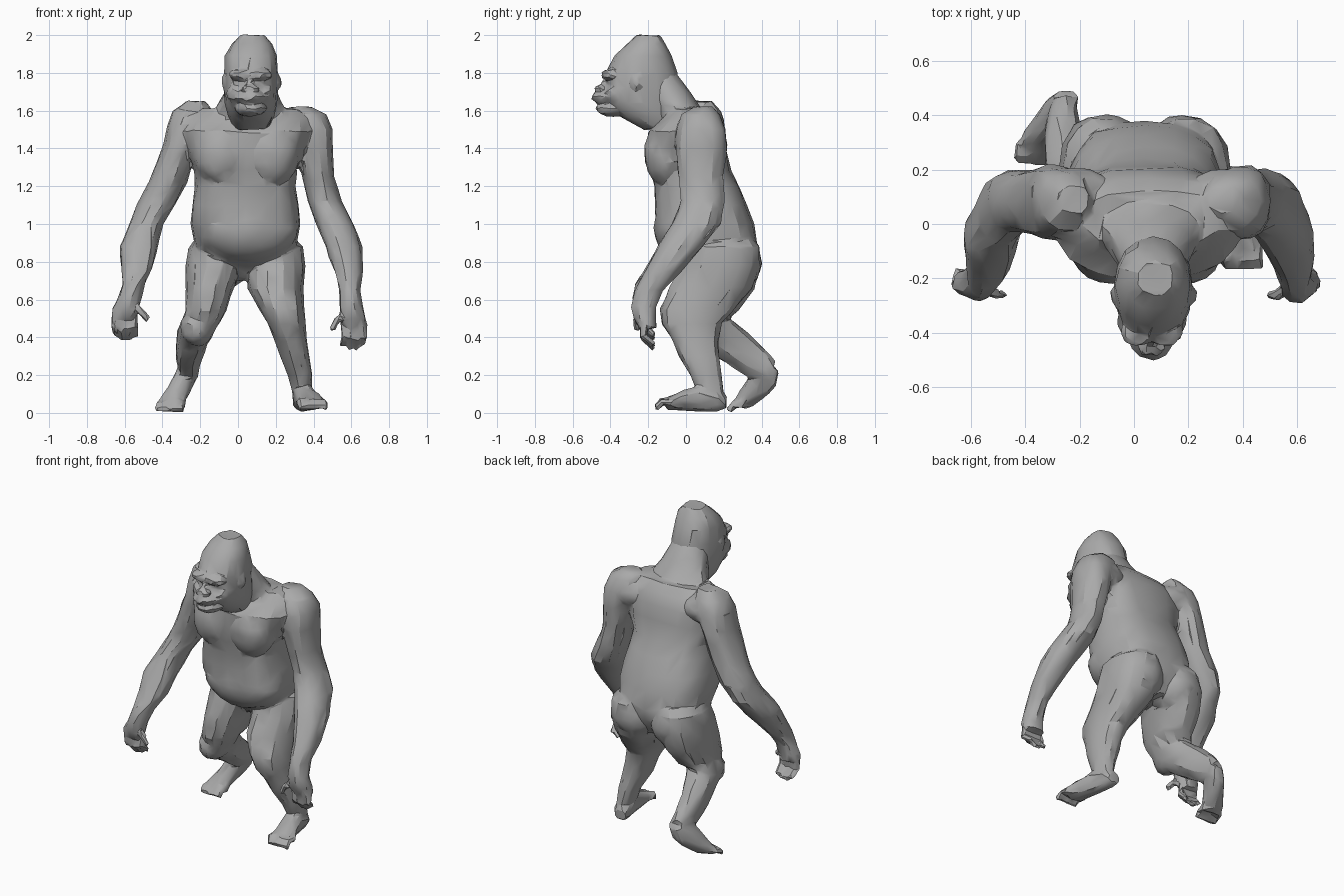
import bpy, bmesh, math, random
from mathutils import Vector, Matrix

random.seed(4)
fur = bpy.data.materials.new("grey_fur")
fur.diffuse_color = (0.4, 0.4, 0.4, 1)


def loft(bm, sections, sides=14, power=2.0):
    """Closed tube through (x, y, z, half width, half depth[, tilt in degrees about x])."""
    rings = []
    for x, y, z, rx, rv, *tilt in sections:
        t = math.radians(tilt[0]) if tilt else 0
        v = Vector((0, math.cos(t), math.sin(t)))
        ring = []
        for i in range(sides):
            a = 2 * math.pi * i / sides
            c, s = [math.copysign(abs(f) ** (2 / power), f) for f in (math.cos(a), math.sin(a))]
            ring.append(bm.verts.new(Vector((x + rx * c, y, z)) + v * rv * s))
        rings.append(ring)
    faces = [bm.faces.new(rings[0]), bm.faces.new(rings[-1])]
    for a, b in zip(rings, rings[1:]):
        for i in range(sides):
            j = (i + 1) % sides
            faces.append(bm.faces.new((a[i], a[j], b[j], b[i])))
    bmesh.ops.recalc_face_normals(bm, faces=faces)


def blob(bm, centre, radii):
    m = Matrix.Translation(centre) @ Matrix.Diagonal((*radii, 1))
    bmesh.ops.create_icosphere(bm, subdivisions=3, radius=1, matrix=m)


def digit(bm, points, r):
    """Finger or toe: tapered tube with ball joints."""
    pts = [Vector(p) for p in points]
    for k, (a, b) in enumerate(zip(pts, pts[1:])):
        d = b - a
        m = Matrix.Translation((a + b) / 2) @ d.to_track_quat('Z', 'Y').to_matrix().to_4x4()
        bmesh.ops.create_cone(bm, cap_ends=True, segments=8, radius1=r * (1 - .1 * k),
                              radius2=r * (.9 - .1 * k), depth=d.length, matrix=m)
        blob(bm, b, (r * (.9 - .1 * k),) * 3)


def finish(name, bm, faces, voxel, jitter):
    """Fuse the pieces into one skin, then reduce it to coarse irregular facets."""
    me = bpy.data.meshes.new(name)
    bm.to_mesh(me)
    bm.free()
    ob = bpy.data.objects.new(name, me)
    bpy.context.collection.objects.link(ob)
    bpy.ops.object.select_all(action='DESELECT')
    ob.select_set(True)
    bpy.context.view_layer.objects.active = ob
    mod = ob.modifiers.new("fuse", 'REMESH')
    mod.mode, mod.voxel_size = 'VOXEL', voxel
    bpy.ops.object.modifier_apply(modifier="fuse")
    mod = ob.modifiers.new("soften", 'SMOOTH')
    mod.iterations = 3
    bpy.ops.object.modifier_apply(modifier="soften")
    mod = ob.modifiers.new("facet", 'DECIMATE')
    mod.ratio = min(1, faces / (2 * len(ob.data.polygons)))
    bpy.ops.object.modifier_apply(modifier="facet")
    normals = [v.normal.copy() for v in ob.data.vertices]
    for v, n in zip(ob.data.vertices, normals):
        v.co += n * random.uniform(-jitter, jitter)
        v.co.z = max(v.co.z, 0)
    ob.data.materials.clear()
    ob.data.materials.append(fur)
    bpy.ops.object.shade_smooth_by_angle(angle=math.radians(28))


# Head: skull, brow, muzzle, jaw, nose and ears
bm = bmesh.new()
loft(bm, [(.08, -.2, 2.0, .065, .06), (.075, -.21, 1.955, .11, .1), (.068, -.225, 1.89, .135, .15),
          (.07, -.235, 1.8, .142, .19), (.07, -.235, 1.72, .145, .19), (.07, -.225, 1.64, .138, .2),
          (.07, -.185, 1.57, .12, .17), (.07, -.12, 1.5, .085, .11)], 16, 2.2)
for s in (-1, 1):
    blob(bm, (.065 + s * .05, -.39, 1.79), (.065, .06, .032))
    blob(bm, (.07 + s * .135, -.26, 1.75), (.024, .035, .045))
    blob(bm, (.065 + s * .065, -.35, 1.69), (.06, .08, .055))
    blob(bm, (.065 + s * .02, -.455, 1.715), (.026, .03, .02))
blob(bm, (.065, -.405, 1.735), (.024, .05, .04))
blob(bm, (.065, -.39, 1.67), (.09, .11, .045))
blob(bm, (.065, -.37, 1.61), (.085, .11, .042))
finish("head", bm, 700, .009, .004)

# Torso: back, ribs and shoulders
bm = bmesh.new()
loft(bm, [(.04, .2, .7, .12, .1), (.04, .17, .81, .22, .2), (.04, .14, .88, .27, .24),
          (.04, .10, 1.0, .29, .265), (.04, .08, 1.1, .285, .245), (.04, .055, 1.2, .265, .225),
          (.04, .025, 1.28, .27, .215), (.045, .005, 1.4, .32, .208), (.05, .0, 1.49, .34, .2),
          (.06, .02, 1.56, .32, .145), (.06, .02, 1.61, .26, .1)], 20, 2.5)
# Neck sloping from the back into the skull
loft(bm, [(.06, .02, 1.48, .27, .12, 35), (.06, -.01, 1.54, .22, .12, 35),
          (.065, -.08, 1.65, .16, .112, 35), (.07, -.16, 1.76, .115, .11, 35)], 16)
# Belly and chest
blob(bm, (.05, .01, .98), (.275, .18, .185))
for s in (-1, 1):
    blob(bm, (.045 + s * .125, -.09, 1.37), (.155, .132, .175))

# Arms: shoulder, upper arm, forearm, palm, four curled fingers and a thumb
arms = [
    ([(.33, .09, 1.62, .07, .05), (.36, .08, 1.58, .105, .105), (.39, .08, 1.5, .108, .135),
      (.405, .08, 1.4, .1, .14), (.425, .08, 1.25, .085, .12), (.46, .09, 1.12, .09, .115),
      (.515, .055, 1.0, .1, .13), (.56, -.03, .88, .095, .12), (.585, -.12, .75, .075, .095),
      (.592, -.2, .65, .055, .078), (.6, -.225, .56, .06, .065),
      (.61, -.215, .5, .07, .06), (.615, -.2, .45, .065, .048)], .615, .45, 1),
    ([(-.22, .09, 1.65, .06, .05), (-.25, .08, 1.6, .1, .105), (-.275, .08, 1.52, .105, .13),
      (-.305, .08, 1.42, .09, .14), (-.37, .08, 1.22, .1, .12), (-.435, .085, 1.1, .1, .115),
      (-.485, .05, 1.0, .088, .125), (-.525, -.04, .88, .1, .115), (-.535, -.12, .77, .085, .095),
      (-.55, -.19, .68, .06, .078), (-.575, -.22, .61, .062, .065),
      (-.595, -.22, .55, .07, .055), (-.6, -.215, .5, .062, .042)], -.6, .5, -1),
]
for sections, hx, hz, s in arms:
    loft(bm, sections, 14, 2.2)
    # deltoid bridging towards the neck
    blob(bm, (sections[2][0] - s * .06, .07, sections[2][2] - .01), (.16, .135, .1))
    for i in range(4):
        x = hx + (i - 1.5) * .034
        drop = (.085, .1, .1, .08)[i]
        digit(bm, [(x, -.215, hz + .02), (x, -.225, hz - drop * .5), (x - s * .008, -.18, hz - drop)], .021)
    digit(bm, [(hx - s * .05, -.235, hz + .07), (hx - s * .09, -.26, hz + .04),
               (hx - s * .115, -.26, hz)], .022)

# Left leg, planted flat
loft(bm, [(.15, .18, .93, .13, .17), (.19, .2, .88, .15, .19), (.2, .185, .78, .155, .21),
          (.2, .13, .66, .148, .225), (.23, .06, .55, .122, .2), (.255, .03, .47, .1, .16),
          (.28, .05, .38, .085, .122), (.3, .07, .3, .08, .108), (.33, .105, .2, .065, .082),
          (.34, .125, .12, .052, .07), (.34, .13, .06, .05, .065)], 14, 2.3)
blob(bm, (.175, .24, .79), (.15, .16, .15))
loft(bm, [(.33, .215, .055, .038, .035, 90), (.34, .17, .07, .055, .062, 90),
          (.35, .08, .08, .062, .072, 90), (.37, 0, .07, .067, .057, 90),
          (.385, -.06, .058, .074, .044, 90), (.39, -.1, .052, .077, .032, 90)])
for i in range(5):
    x = .33 + i * .031
    digit(bm, [(x, -.08, .055), (x + .002, -.125, .06), (x + .008, -.15, .032)], .023 - .001 * i)

# Right leg, trailing with the heel raised
loft(bm, [(-.08, .18, .93, .13, .17), (-.11, .2, .88, .15, .19), (-.125, .19, .78, .152, .21),
          (-.15, .155, .66, .128, .21), (-.17, .11, .54, .112, .17), (-.215, .12, .45, .096, .125, 25),
          (-.24, .2, .395, .087, .105, 50), (-.26, .3, .32, .072, .095, 50),
          (-.26, .39, .25, .058, .085, 50), (-.255, .435, .22, .048, .065, 50)], 14, 2.3)
blob(bm, (-.1, .24, .79), (.15, .16, .15))
blob(bm, (-.215, .07, .45), (.09, .11, .1))
loft(bm, [(-.25, .46, .25, .045, .045, -45), (-.27, .425, .2, .062, .078, -45),
          (-.31, .37, .13, .064, .068, -45), (-.34, .32, .075, .07, .052, -45),
          (-.35, .285, .045, .072, .033, -45)])
for i in range(5):
    x = -.295 - i * .03
    digit(bm, [(x, .3, .05), (x - .005, .26, .045), (x - .01, .235, .02)], .023 - .001 * i)
finish("body", bm, 3600, .0105, .005)
